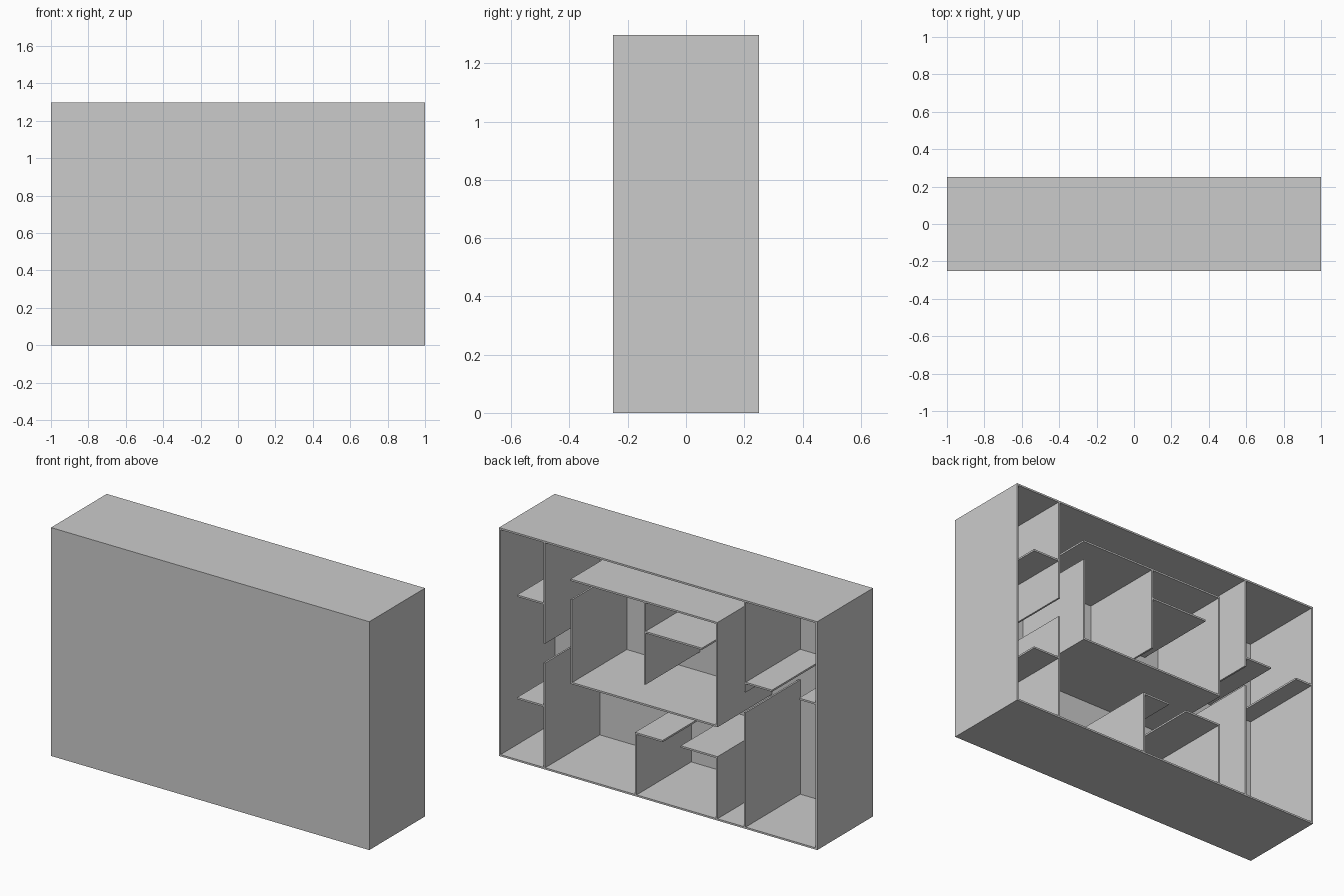
import bpy
import bmesh
from mathutils import Matrix

if "Cube" in bpy.data.objects:
    bpy.data.objects.remove(bpy.data.objects["Cube"])

T = 0.01           # board thickness
W, D, H = 2.0, 0.5, 1.297


def board(name, x0, x1, z0, z1, y0=-D / 2, y1=D / 2):
    """Axis-aligned board between the given limits."""
    bm = bmesh.new()
    bmesh.ops.create_cube(bm, size=1, matrix=(
        Matrix.Translation(((x0 + x1) / 2, (y0 + y1) / 2, (z0 + z1) / 2))
        @ Matrix.Diagonal((x1 - x0, y1 - y0, z1 - z0, 1))))
    mesh = bpy.data.meshes.new(name)
    bm.to_mesh(mesh)
    bm.free()
    ob = bpy.data.objects.new(name, mesh)
    bpy.context.collection.objects.link(ob)
    return ob


# Outer case, closed at the front and open at the back
board("front_panel", -W / 2, W / 2, 0, H, -D / 2, -D / 2 + T)
inner = -D / 2 + T
board("case_bottom", -W / 2, W / 2, 0, T, inner)
board("case_top", -W / 2, W / 2, H - T, H, inner)
for side, x in (("left", -W / 2), ("right", W / 2 - T)):
    board("case_side_" + side, x, x + T, T, H - T, inner)

# Upright dividers: centre x, bottom z, top z
uprights = [
    ("right_divider_upper", 0.715, 0.715, H - T),
    ("right_divider_lower", 0.715, T, 0.605),
    ("left_divider_upper", -0.545, 0.775, H - T),
    ("left_divider_lower", -0.545, T, 0.66),
    ("box_side_right", 0.545, 0.54, 1.01),
    ("box_side_left", -0.368, 0.54, 1.115),
    ("box_divider", 0.085, 0.65, 1.115),
    ("low_divider_right", 0.14, T, 0.353),
    ("low_divider_left", -0.368, T, 0.353),
]
for name, x, z0, z1 in uprights:
    board(name, x - T / 2, x + T / 2, z0, z1, inner)

# Shelves: x range, top z
shelves = [
    ("right_shelf_upper", 0.72, 0.886, 0.945),
    ("right_shelf_lower", 0.72, 0.886, 0.363),
    ("box_top", -0.373, 0.55, 1.125),
    ("box_bottom", -0.373, 0.55, 0.54),
    ("box_shelf", -0.275, 0.08, 0.953),
    ("low_shelf_right", -0.028, 0.145, 0.363),
    ("low_shelf_left", -0.373, -0.142, 0.363),
    ("left_shelf_inner", -0.716, -0.55, 0.833),
    ("left_shelf_outer", -W / 2 + T, -0.886, 0.833),
]
for name, x0, x1, z in shelves:
    board(name, x0, x1, z - T, z, inner)
